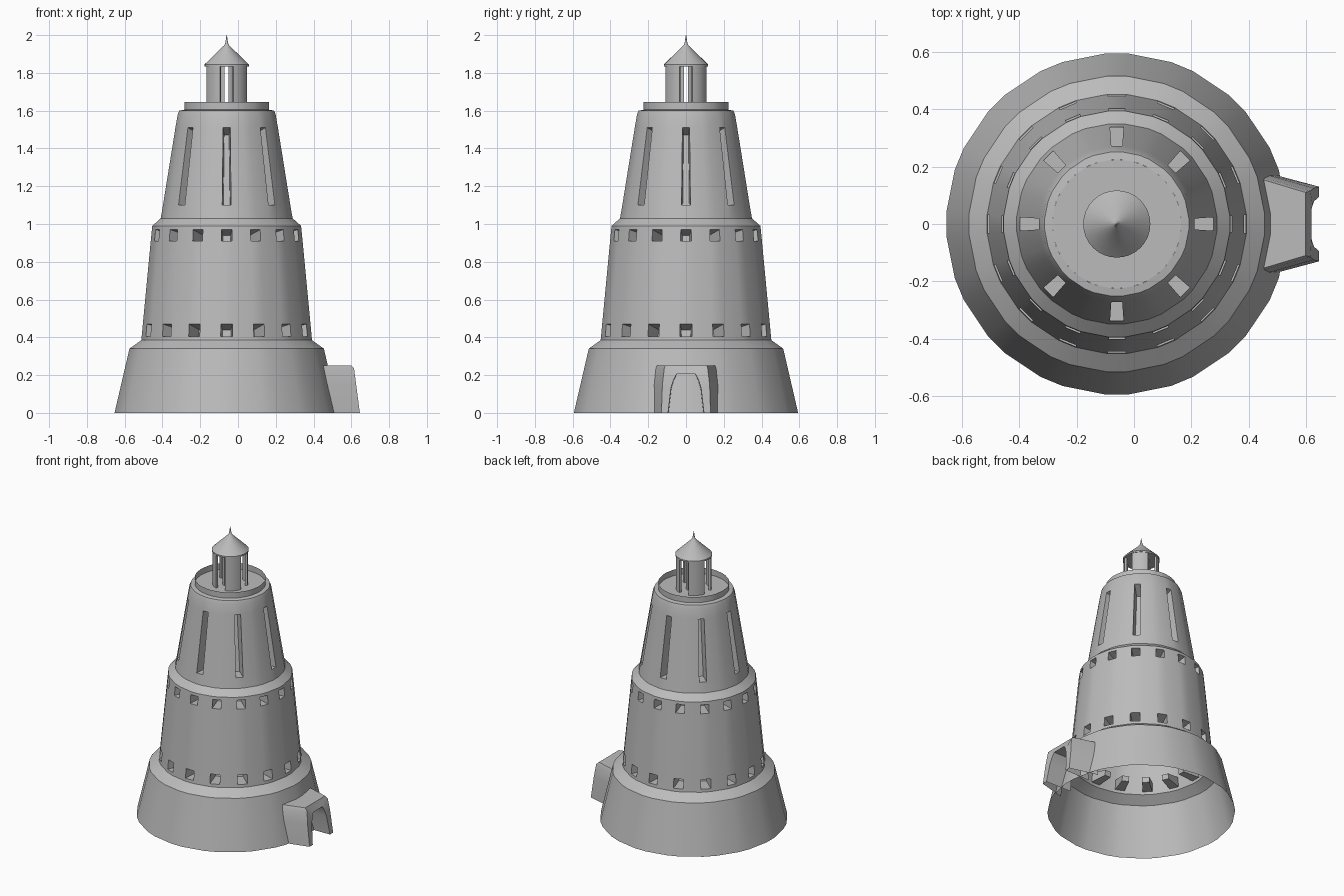
import bpy, bmesh, math

if "Cube" in bpy.data.objects:
    bpy.data.objects.remove(bpy.data.objects["Cube"])

CX = -0.06  # tower axis
stone = bpy.data.materials.new("grey_stone")
stone.use_nodes = True
GREY = (0.5, 0.5, 0.5, 1)
stone.diffuse_color = GREY
stone.node_tree.nodes["Principled BSDF"].inputs["Base Color"].default_value = GREY


def finish(name, bm, x=CX, fix_normals=False):
    if fix_normals:
        bmesh.ops.recalc_face_normals(bm, faces=bm.faces)
    mesh = bpy.data.meshes.new(name)
    bm.to_mesh(mesh)
    bm.free()
    mesh.materials.append(stone)
    obj = bpy.data.objects.new(name, mesh)
    bpy.context.collection.objects.link(obj)
    obj.location.x = x
    bpy.ops.object.select_all(action='DESELECT')
    obj.select_set(True)
    bpy.context.view_layer.objects.active = obj
    bpy.ops.object.shade_smooth_by_angle(angle=math.radians(25))
    return obj


def polar(r, deg, z):
    a = math.radians(deg)
    return (r * math.cos(a), r * math.sin(a), z)


def tower(name, profile, recesses, angles):
    """Lathed shell; recesses maps a band index to (every nth column, depth, drop)."""
    bm = bmesh.new()
    n = len(angles)
    rings = [[bm.verts.new(polar(r, a, z)) for a in angles] for r, z in profile]
    for i in range(len(profile) - 1):
        for j in range(n):
            k = (j + 1) % n
            quad = [rings[i][j], rings[i][k], rings[i + 1][k], rings[i + 1][j]]
            if i in recesses and j % (2 * recesses[i][0]) == 0:
                _, depth, drop = recesses[i]
                (r0, z0), (r1, z1) = profile[i], profile[i + 1]
                inner = [bm.verts.new(polar(r - depth, a, z)) for r, a, z in (
                    (r0, angles[j], z0), (r0, angles[k], z0),
                    (r1, angles[k], z1 - drop), (r1, angles[j], z1 - drop))]
                for s in range(4):
                    t = (s + 1) % 4
                    bm.faces.new((quad[s], quad[t], inner[t], inner[s]))
                bm.faces.new(inner)
            else:
                bm.faces.new(quad)
    return finish(name, bm)


def lathe(name, profile, segs=32, bottom=False):
    bm = bmesh.new()
    rings = [[bm.verts.new(polar(r, 360 * j / segs, z)) for j in range(segs)] for r, z in profile]
    for lo, hi in zip(rings, rings[1:]):
        for j in range(segs):
            k = (j + 1) % segs
            bm.faces.new((lo[j], lo[k], hi[k], hi[j]))
    if bottom:
        bm.faces.new(rings[0][::-1])
    bm.faces.new(rings[-1])
    return finish(name, bm)


def wedge(name, r_in, outline, z0, z1):
    """Vertical prism over a flat outline."""
    bm = bmesh.new()
    face = bm.faces.new([bm.verts.new((x, y, z0)) for x, y in outline])
    top = bmesh.ops.extrude_face_region(bm, geom=[face])
    verts = [v for v in top["geom"] if isinstance(v, bmesh.types.BMVert)]
    bmesh.ops.translate(bm, verts=verts, vec=(0, 0, z1 - z0))
    return finish(name, bm, fix_normals=True)


# Tower shell with two rows of windows and a row of tall slots
columns = [22.5 * i + d for i in range(16) for d in (-4, 4)]
tower("tower_shell",
      [(.595, 0), (.516, .34), (.453, .385), (.451, .405), (.445, .47), (.403, .91),
       (.397, .97), (.395, .99), (.35, 1.03), (.338, 1.1), (.272, 1.51), (.26, 1.58),
       (.252, 1.6), (.225, 1.605)],
      {3: (1, .12, .03), 5: (1, .12, .03), 9: (2, .09, .04)}, columns)

# Gallery parapet and floor
tower("gallery_parapet", [(.225, 1.6), (.225, 1.645)], {}, columns)
lathe("gallery_floor", [(.225, 1.603), (.1, 1.603)])

# Lantern: four curved posts around a core split by crossing slots
for q in range(4):
    mid = 45 + 90 * q
    arc = [mid - 27 + 9 * i for i in range(7)]
    outline = [polar(.113, a, 0)[:2] for a in arc] + [polar(.098, a, 0)[:2] for a in arc[::-1]]
    wedge("lantern_post", 0, outline, 1.6, 1.845)
    core = [polar(.05, mid - 33 + 11 * i, 0)[:2] for i in range(7)]
    inner = polar(.015, mid, 0)[:2]
    wedge("lantern_core", 0, core + [inner], 1.6, 1.845)

# Roof with spike
lathe("lantern_roof", [(.117, 1.835), (.117, 1.845), (.014, 1.945), (.008, 1.955), (.001, 2)], bottom=True)

# Arched entrance porch on the left side
half_out = [(.13, 0), (.125, .15), (.115, .235), (.11, .252)]
half_in = [(.095, 0), (.08, .13), (.066, .175), (.05, .205)]
mirror = lambda pts: pts + [(-y, z) for y, z in pts[::-1]]
bm = bmesh.new()


def loop(pts, spread, back):
    return [bm.verts.new((.45 if back else .645 - .13 * z - (.015 if z > .24 else 0), y * spread, z))
            for y, z in mirror(pts)]


loops = [loop(half_in, .95, True), loop(half_in, 1, False),
         loop(half_out, 1, False), loop(half_out, 1.4, True)]
for a, b in zip(loops, loops[1:]):
    for i in range(len(a) - 1):
        bm.faces.new((a[i], a[i + 1], b[i + 1], b[i]))
finish("entrance_porch", bm, x=0, fix_normals=True)
